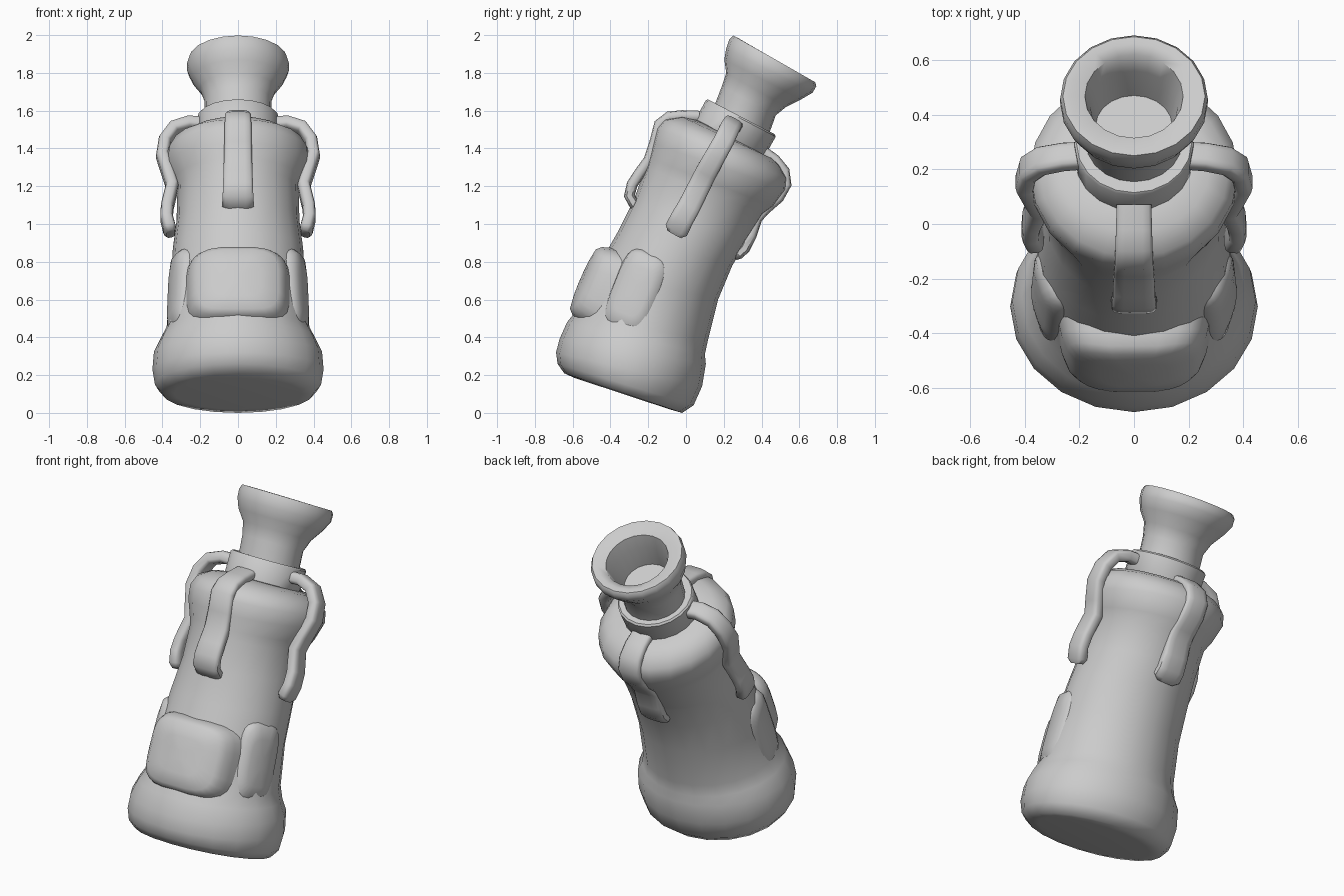
import bpy, bmesh, math
from mathutils import Vector as V

if "Cube" in bpy.data.objects:
    bpy.data.objects.remove(bpy.data.objects["Cube"])


def loft(name, rings, angle=50):
    """Skin a stack of equal-length point rings, closed at both ends."""
    bm = bmesh.new()
    rows = [[bm.verts.new(p) for p in r] for r in rings]
    n = len(rows[0])
    for a, b in zip(rows, rows[1:]):
        for i in range(n):
            j = (i + 1) % n
            bm.faces.new((a[i], a[j], b[j], b[i]))
    bm.faces.new(rows[0][::-1])
    bm.faces.new(rows[-1])
    bmesh.ops.recalc_face_normals(bm, faces=bm.faces)
    me = bpy.data.meshes.new(name)
    bm.to_mesh(me)
    bm.free()
    ob = bpy.data.objects.new(name, me)
    bpy.context.collection.objects.link(ob)
    bpy.ops.object.select_all(action='DESELECT')
    ob.select_set(True)
    bpy.context.view_layer.objects.active = ob
    bpy.ops.object.shade_smooth_by_angle(angle=math.radians(angle))
    return ob


def tilted(yf, zf, yb, zb, rx, n=20):
    """Ellipse through a front and a back point of the side profile."""
    f, b = V((0, yf, zf)), V((0, yb, zb))
    c, h = (f + b) / 2, (b - f) / 2
    return [c + V((rx, 0, 0)) * math.cos(t) + h * math.sin(t)
            for t in (2 * math.pi * i / n for i in range(n))]


def squircle(n, e):
    out = []
    for i in range(n):
        t = 2 * math.pi * (i + 0.5) / n
        c, s = math.cos(t), math.sin(t)
        out.append((math.copysign(abs(c) ** e, c), math.copysign(abs(s) ** e, s)))
    return out


def strap(name, path, wide, w0, w1, thick):
    """Flat rounded band swept along a path, wide = width direction."""
    pts = [V(p) for p in path]
    wide = V(wide).normalized()
    rings = []
    last = len(pts) - 1
    for i, p in enumerate(pts):
        tan = (pts[min(i + 1, last)] - pts[max(i - 1, 0)]).normalized()
        nrm = tan.cross(wide).normalized()
        w = w0 + (w1 - w0) * i / last
        rings.append([p + wide * a * w + nrm * b * thick for a, b in squircle(12, 0.55)])
    # rounded tip
    tip = (pts[-1] - pts[-2]).normalized() * 0.025
    mid = pts[-1] + tip
    rings.append([mid + (q - pts[-1]) * 0.65 for q in rings[-1]])
    return loft(name, rings)


def pad(name, centre, right, up, w, h, layers, bend):
    """Cushion-like pocket; layers = (height, scale), bend wraps it round the body."""
    c, r, u = V(centre), V(right).normalized(), V(up).normalized()
    n = r.cross(u).normalized()
    rings = []
    for d, s in layers:
        rings.append([c + r * a * w * s + u * b * h * s + n * (d - bend * (a * w * s) ** 2)
                      for a, b in squircle(24, 0.5)])
    return loft(name, rings)


# Bottle body: base band, leaning trunk and bulging shoulder
body = [(-.59, .185, -.09, .02, .34), (-.645, .21, -.02, 0, .40), (-.68, .26, .04, .04, .44),
        (-.688, .32, .085, .14, .453), (-.67, .39, .105, .26, .445), (-.63, .48, .10, .31, .41),
        (-.59, .53, .115, .38, .378), (-.48, .75, .17, .60, .357), (-.36, .96, .245, .78, .345),
        (-.275, 1.13, .325, .91, .325), (-.215, 1.30, .415, 1.05, .322),
        (-.20, 1.35, .47, 1.09, .345), (-.18, 1.43, .535, 1.18, .382),
        (-.16, 1.51, .54, 1.24, .38), (-.12, 1.555, .50, 1.31, .345),
        (-.03, 1.57, .46, 1.345, .28), (.06, 1.55, .41, 1.37, .20)]
loft("bottle_body", [tilted(*r) for r in body])

# Collar ring
collar = [(.055, 1.54, .41, 1.355, .205), (.05, 1.555, .42, 1.365, .215),
          (.105, 1.655, .475, 1.462, .218), (.115, 1.66, .47, 1.475, .21),
          (.15, 1.64, .44, 1.49, .175)]
loft("collar", [tilted(*r) for r in collar], 40)

# Flared neck with a hollow mouth
neck = [(.14, 1.60, .43, 1.45, .175), (.19, 1.73, .475, 1.575, .178), (.213, 1.80, .53, 1.62, .20),
        (.203, 1.87, .61, 1.66, .245), (.213, 1.93, .67, 1.695, .27), (.228, 1.975, .69, 1.73, .27),
        (.25, 1.998, .685, 1.75, .26), (.275, 1.985, .66, 1.762, .235), (.315, 1.94, .62, 1.765, .18),
        (.30, 1.86, .56, 1.71, .16), (.25, 1.74, .47, 1.61, .14)]
loft("neck", [tilted(*r) for r in neck])

# Side straps, mirrored
side = [(.18, .25, 1.525), (.26, .245, 1.53), (.34, .23, 1.505), (.387, .20, 1.44),
        (.40, .155, 1.36), (.37, .105, 1.27), (.348, .07, 1.20), (.375, .015, 1.09),
        (.378, -.02, 1.03), (.362, -.05, .97)]
for s, nm in ((1, "right"), (-1, "left")):
    strap(nm + "_strap", [(s * x, y, z) for x, y, z in side], (0, .88, -.48), .05, .065, .034)

# Front and back straps
front = [(.07, 1.57), (-.02, 1.573), (-.09, 1.567), (-.14, 1.53), (-.165, 1.43),
         (-.195, 1.34), (-.245, 1.27), (-.285, 1.21), (-.30, 1.15), (-.27, 1.10)]
back = [(.40, 1.39), (.47, 1.34), (.52, 1.28), (.53, 1.21), (.49, 1.14), (.42, 1.08),
        (.375, 1.03), (.345, .94), (.31, .87), (.275, .84)]
strap("front_strap", [(0, y, z) for y, z in front], (1, 0, 0), .065, .085, .03)
strap("back_strap", [(0, y, z) for y, z in back], (1, 0, 0), .065, .085, .03)

# Front pocket
pad("front_pocket", (0, -.515, .695), (1, 0, 0), (0, .40, .92), .25, .20,
    [(-.13, 1.15), (-.03, 1.06), (.015, .98), (.038, .86), (.045, .5), (.047, .15)], 0.7)

# Shallow side pockets, mirrored
layers = [(-.08, 1.1), (-.01, 1.0), (.014, .9), (.022, .6), (.023, .2)]
for s, nm in ((1, "right"), (-1, "left")):
    r = (.3, .9 * s, -.36 * s) if s > 0 else (.3, .9, -.36)
    r = (.3, .88, -.36) if s > 0 else (.3, -.88, .36)
    pad(nm + "_pocket", (s * .335, -.275, .645), r, (-.04 * s, .37, .92), .13, .22, layers, 1.2)
